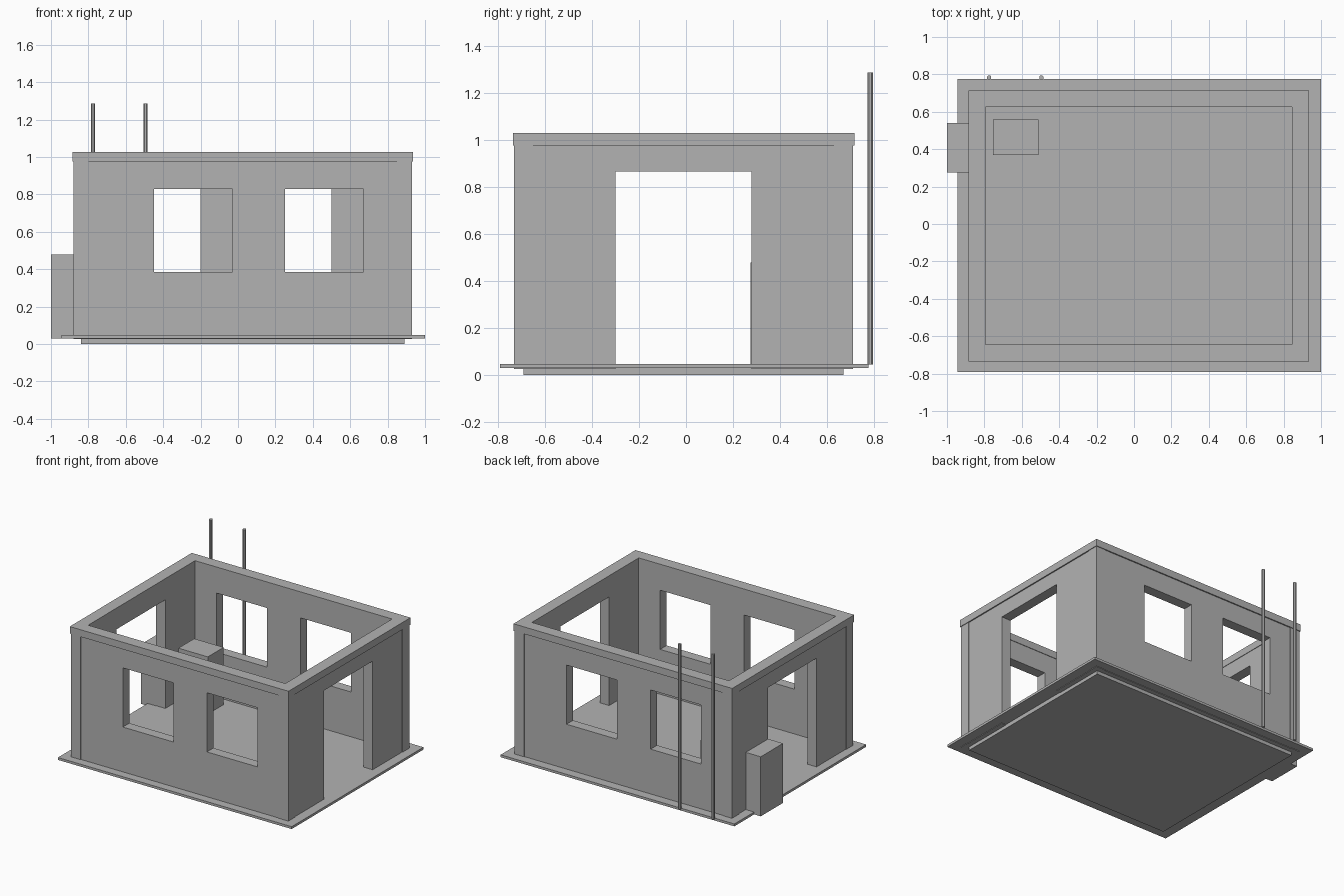
import bpy
import math

if "Cube" in bpy.data.objects:
    bpy.data.objects.remove(bpy.data.objects["Cube"], do_unlink=True)

grey = bpy.data.materials.new("plain_grey")
grey.use_nodes = True
COLOUR = (0.45, 0.45, 0.45, 1)
grey.diffuse_color = COLOUR
next(n for n in grey.node_tree.nodes if n.type == "BSDF_PRINCIPLED").inputs["Base Color"].default_value = COLOUR


def box(name, x, y, z):
    """Axis-aligned box from (min, max) pairs."""
    bpy.ops.mesh.primitive_cube_add(size=1)
    ob = bpy.context.object
    ob.name = name
    ob.data.name = name
    for v in ob.data.vertices:
        for i, (lo, hi) in enumerate((x, y, z)):
            v.co[i] = hi if v.co[i] > 0 else lo
    ob.data.materials.append(grey)
    return ob


def cut(ob, x, y, z):
    """Cut a box-shaped opening through ob and remove the cutter."""
    cutter = box("cutter", x, y, z)
    cutter.hide_render = True
    mod = ob.modifiers.new("opening", "BOOLEAN")
    mod.operation = "DIFFERENCE"
    mod.solver = "EXACT"
    mod.object = cutter
    bpy.context.view_layer.objects.active = ob
    bpy.ops.object.modifier_apply(modifier=mod.name)
    bpy.data.objects.remove(cutter, do_unlink=True)


# Main dimensions
X0, X1, Y0, Y1 = -0.88, 0.93, -0.73, 0.71
THICK, RECESS, LIP = 0.081, 0.004, 0.005
BOTTOM, EAVE, TOP = 0.026, 0.975, 1.028
WALL_Z = (BOTTOM, EAVE)

# Foundation and floor slab
box("foundation", (-0.84, 0.89), (-0.69, 0.67), (0, 0.035))
box("floor_slab", (-0.945, 1.0), (-0.79, 0.775), (0.03, 0.048))

# Corner posts
for side, xs in (("right", (X0, X0 + THICK)), ("left", (X1 - THICK, X1))):
    for end, ys in (("front", (Y0, Y0 + THICK)), ("back", (Y1 - THICK, Y1))):
        box(f"{end}_{side}_post", xs, ys, WALL_Z)

# Front and back walls with two windows each
span = (X0 + THICK, X1 - THICK)
for name, ys, windows in (
    ("front_wall", (Y0 + RECESS, Y0 + THICK), (-0.45, 0.25)),
    ("back_wall", (Y1 - THICK, Y1 - RECESS), (-0.62, 0.08)),
):
    wall = box(name, span, ys, WALL_Z)
    for w in windows:
        cut(wall, (w, w + 0.42), (ys[0] - 0.1, ys[1] + 0.1), (0.385, 0.83))

# Side walls with a wide doorway each
span = (Y0 + THICK, Y1 - THICK)
for name, xs in (
    ("right_wall", (X0 + RECESS, X0 + THICK)),
    ("left_wall", (X1 - THICK, X1 - RECESS)),
):
    wall = box(name, xs, span, WALL_Z)
    cut(wall, (xs[0] - 0.1, xs[1] + 0.1), (-0.3, 0.278), (-0.1, 0.865))

# Parapet band around the open top
band = box("parapet", (X0 - LIP, X1 + LIP), (Y0 - LIP, Y1 + LIP), (EAVE, TOP))
inner = THICK + RECESS
cut(band, (X0 + inner, X1 - inner), (Y0 + inner, Y1 - inner), (EAVE - 0.1, TOP + 0.1))

# Cabinets outside and inside the right wall
box("outer_cabinet", (-1.0, X0 + RECESS), (0.275, 0.54), (0.03, 0.478))
box("inner_cabinet", (-0.755, -0.51), (0.37, 0.558), (0.045, 0.478))

# Tall poles behind the back wall
for i, x in enumerate((-0.775, -0.495)):
    bpy.ops.mesh.primitive_cylinder_add(vertices=8, radius=0.0125, depth=1.24,
                                        location=(x, 0.783, 0.665),
                                        rotation=(0, 0, math.pi / 8))
    pole = bpy.context.object
    pole.name = f"pole_{i + 1}"
    pole.data.materials.append(grey)
